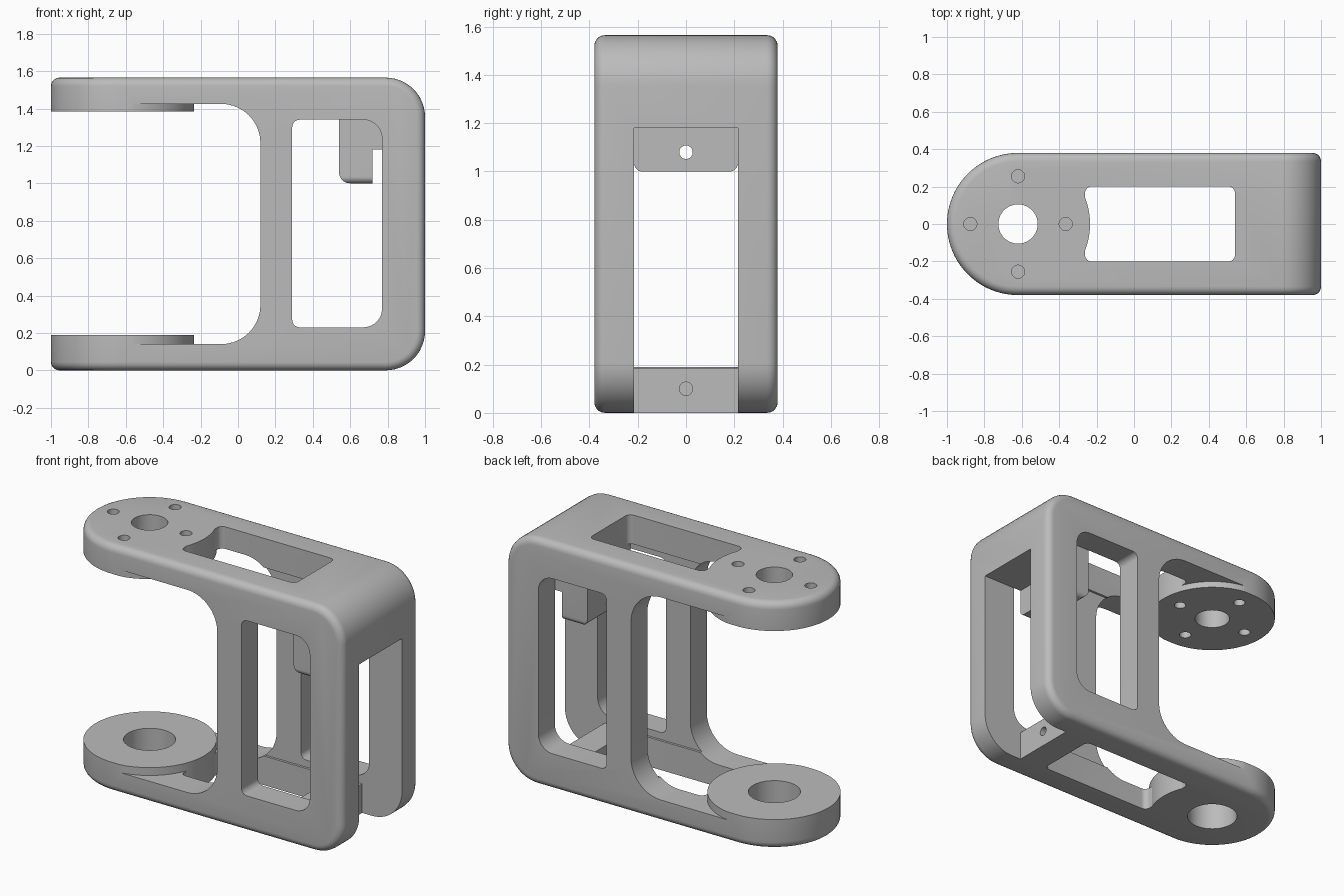
import bpy, bmesh
from math import radians, sin, cos, pi

if "Cube" in bpy.data.objects:
    bpy.data.objects.remove(bpy.data.objects["Cube"])

W, H = 0.38, 1.565            # half width and height
PIVOT = -0.62                 # x of the round arm ends
SLOT = 0.215                  # half width of the inner cavity

gray = bpy.data.materials.new("gray plastic")
gray.use_nodes = True
gray.diffuse_color = (0.5, 0.5, 0.5, 1)
gray.node_tree.nodes["Principled BSDF"].inputs["Base Color"].default_value = (0.5, 0.5, 0.5, 1)


def make(name, bm, helper=True):
    bmesh.ops.recalc_face_normals(bm, faces=bm.faces)
    mesh = bpy.data.meshes.new(name)
    bm.to_mesh(mesh)
    bm.free()
    mesh.materials.append(gray)
    ob = bpy.data.objects.new(name, mesh)
    bpy.context.collection.objects.link(ob)
    ob.hide_render = helper
    return ob


def prism(points, axis, lo, hi):
    """Extrude a 2D outline along an axis."""
    place = {"x": lambda a, b, t: (t, a, b), "y": lambda a, b, t: (a, t, b),
             "z": lambda a, b, t: (a, b, t)}[axis]
    bm = bmesh.new()
    rings = [[bm.verts.new(place(a, b, t)) for a, b in points] for t in (lo, hi)]
    n = len(points)
    bm.faces.new(rings[0][::-1])
    bm.faces.new(rings[1])
    for i in range(n):
        j = (i + 1) % n
        bm.faces.new((rings[0][i], rings[0][j], rings[1][j], rings[1][i]))
    return bm


def rounded(a0, a1, b0, b1, radii, steps=10):
    """Rectangle outline; radii run from lower left counter-clockwise."""
    corners = [(a0, b0, 1, 1), (a1, b0, -1, 1), (a1, b1, -1, -1), (a0, b1, 1, -1)]
    pts = []
    for k, ((a, b, sa, sb), r) in enumerate(zip(corners, radii)):
        if r == 0:
            pts.append((a, b))
            continue
        for i in range(steps + 1):
            t = pi + k * pi / 2 + i * pi / 2 / steps
            pts.append((a + sa * r + r * cos(t), b + sb * r + r * sin(t)))
    return pts


def circle(a, b, r, n=32):
    return [(a + r * cos(2 * pi * (i + 0.5) / n), b + r * sin(2 * pi * (i + 0.5) / n)) for i in range(n)]


def boolean(ob, tool, operation="DIFFERENCE"):
    mod = ob.modifiers.new("cut", "BOOLEAN")
    mod.solver = "EXACT"
    mod.operation = operation
    mod.object = tool
    bpy.context.view_layer.objects.active = ob
    bpy.ops.object.modifier_apply(modifier=mod.name)


def cut(ob, points, axis, lo, hi):
    boolean_tool = make("cutter", prism(points, axis, lo, hi))
    boolean(ob, boolean_tool)
    bpy.data.objects.remove(boolean_tool)


# Outer body: D-shaped plan, big rounds at the back end, small fillets all over
half = [(PIVOT + W * cos(pi / 2 + pi * i / 48), W * sin(pi / 2 + pi * i / 48)) for i in range(49)]
bm = prism(half + [(1, -W), (1, W)], "z", 0, H)
ends = [e for e in bm.edges if all(v.co.x > 0.99 for v in e.verts)
        and abs(e.verts[0].co.y - e.verts[1].co.y) > 0.1]
bmesh.ops.bevel(bm, geom=ends, offset=0.21, segments=12, profile=0.5, affect="EDGES")
bmesh.ops.recalc_face_normals(bm, faces=bm.faces)
sharp = [e for e in bm.edges if e.calc_face_angle(0) > radians(40)]
bmesh.ops.bevel(bm, geom=sharp, offset=0.045, segments=5, profile=0.5, affect="EDGES")
frame = make("bracket_frame", bm, False)

# Opening between the arms, leaving the raised pivot discs standing
opening = make("opening_cutter", prism(rounded(-1.2, 0.12, 0.14, 1.425, (0, 0.21, 0.21, 0)), "y", -1, 1))
disc = circle(PIVOT, 0, 0.385, 96)
cut(opening, disc, "z", 0, 0.19)
cut(opening, disc, "z", 1.385, H)
boolean(frame, opening)

# Side windows and the cavity between the side walls
cut(frame, rounded(0.29, 0.77, 0.23, 1.34, (0.04, 0.1, 0.1, 0.04)), "y", -1, 1)
cut(frame, rounded(0.0, 0.77, 0.185, 1.38, (0, 0, 0, 0)), "y", -SLOT, SLOT)

# Hole through both plates, with one edge following the disc
plate_hole = make("plate_hole_cutter", prism(rounded(-0.262, 0.54, -0.2, 0.2, (0.035,) * 4), "z", -0.1, H + 0.1))
cut(plate_hole, disc, "z", -0.2, H + 0.2)
boolean(frame, plate_hole)

# Slot in the back end
slot = rounded(0.72, 1.2, -0.1, 1.18, (0, 0, 0, 0))
cut(frame, slot, "y", -SLOT, SLOT)

# Pivot bores, screw holes and the blind hole of the lower bar
cut(frame, circle(PIVOT, 0, 0.105, 48), "z", 1.2, H + 0.1)
cut(frame, circle(PIVOT, 0, 0.15, 48), "z", -0.1, 0.4)
for dx, dy in ((1, 0), (-1, 0), (0, 1), (0, -1)):
    cut(frame, circle(PIVOT + 0.255 * dx, 0.255 * dy, 0.035, 24), "z", 1.2, H + 0.1)
cut(frame, circle(0, 0.1, 0.028, 24), "x", 0.6, 0.8)

# Hanging lug under the top plate
lug = make("hanging_lug", prism(rounded(0.54, 0.8, 1.0, 1.42, (0.06, 0, 0, 0)), "y", -0.3, 0.3), False)
lug_sides = make("lug_side_cutter", prism(rounded(-SLOT, SLOT, 0.9, 1.5, (0, 0, 0, 0)), "x", 0.4, 0.9))
lug_sides.data.clear_geometry()
bm = prism(rounded(-SLOT, SLOT, 1.0, 1.5, (0.035, 0.035, 0, 0)), "x", 0.4, 0.9)
bmesh.ops.recalc_face_normals(bm, faces=bm.faces)
bm.to_mesh(lug_sides.data)
bm.free()
boolean(lug, lug_sides, "INTERSECT")
cut(lug, slot, "y", -0.4, 0.4)
cut(lug, circle(0, 1.08, 0.028, 24), "x", 0.4, 0.9)

for helper in (opening, plate_hole, lug_sides):
    bpy.data.objects.remove(helper)

# Smooth rounds, crisp edges
for ob in (frame, lug):
    bpy.ops.object.select_all(action="DESELECT")
    ob.select_set(True)
    bpy.context.view_layer.objects.active = ob
    bpy.ops.object.shade_smooth_by_angle(angle=radians(30))
